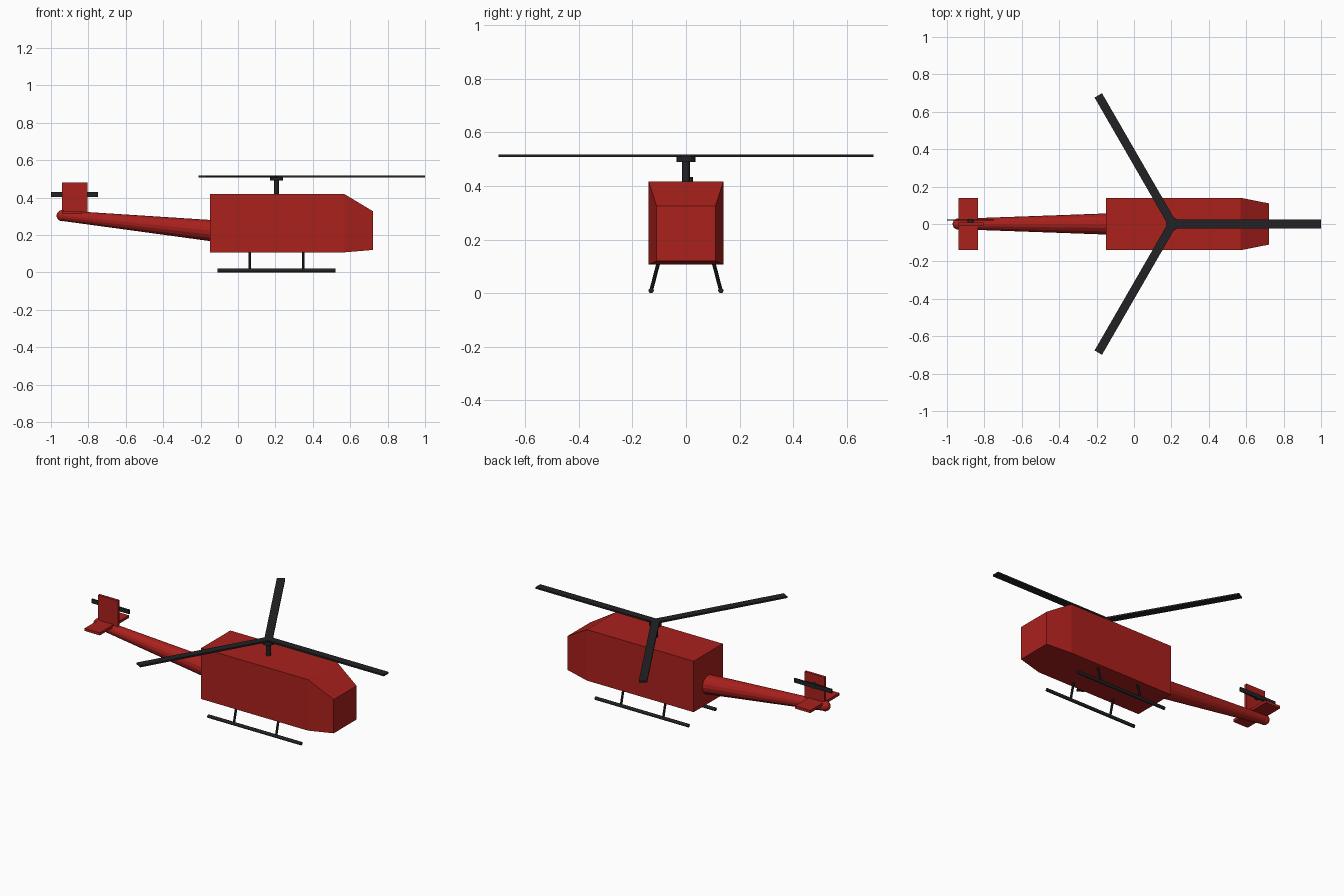
import bpy, bmesh, math
from mathutils import Vector, Matrix

if "Cube" in bpy.data.objects:
    bpy.data.objects.remove(bpy.data.objects["Cube"])


def material(name, color):
    m = bpy.data.materials.new(name)
    m.diffuse_color = color
    m.use_nodes = True
    m.node_tree.nodes["Principled BSDF"].inputs["Base Color"].default_value = m.diffuse_color
    return m


RED = material("red_paint", (0.40, 0.015, 0.012, 1))
DARK = material("dark_metal", (0.016, 0.016, 0.018, 1))


def finish(name, bm, mat, smooth=False):
    bmesh.ops.recalc_face_normals(bm, faces=bm.faces)
    me = bpy.data.meshes.new(name)
    bm.to_mesh(me)
    bm.free()
    me.materials.append(mat)
    ob = bpy.data.objects.new(name, me)
    bpy.context.collection.objects.link(ob)
    if smooth:
        bpy.ops.object.select_all(action='DESELECT')
        ob.select_set(True)
        bpy.context.view_layer.objects.active = ob
        bpy.ops.object.shade_smooth_by_angle(angle=math.radians(35))
    return ob


def box(name, lo, hi, mat, turn=Matrix()):
    lo, hi = Vector(lo), Vector(hi)
    bm = bmesh.new()
    bmesh.ops.create_cube(bm, size=1, matrix=turn @ Matrix.Translation((lo + hi) / 2)
                          @ Matrix.Diagonal((*(hi - lo), 1)))
    return finish(name, bm, mat)


def rod(name, a, b, r1, r2, mat, sides=16, smooth=True):
    a, b = Vector(a), Vector(b)
    bm = bmesh.new()
    rot = (b - a).to_track_quat('Z', 'Y').to_matrix().to_4x4()
    bmesh.ops.create_cone(bm, cap_ends=True, segments=sides, radius1=r1, radius2=r2,
                          depth=(b - a).length,
                          matrix=Matrix.Translation((a + b) / 2) @ rot)
    return finish(name, bm, mat, smooth)


# Cabin: rectangular sections lofted along x (x, half width, bottom, top)
bm = bmesh.new()
rings = []
for x, w, z0, z1 in [(-0.15, 0.14, 0.107, 0.418), (0.57, 0.14, 0.107, 0.418),
                     (0.723, 0.11, 0.12, 0.326)]:
    rings.append([bm.verts.new((x, y, z)) for y, z in
                  [(-w, z0), (w, z0), (w, z1), (-w, z1)]])
for a, b in zip(rings, rings[1:]):
    for i in range(4):
        j = (i + 1) % 4
        bm.faces.new((a[i], a[j], b[j], b[i]))
bm.faces.new(rings[0])
bm.faces.new(rings[-1])
finish("cabin", bm, RED)

# Tail boom with rounded tip, faceted
rod("tail_boom", (-0.13, 0, 0.222), (-0.94, 0, 0.303), 0.057, 0.028, RED, 16, False)
bm = bmesh.new()
bmesh.ops.create_uvsphere(bm, u_segments=16, v_segments=10, radius=0.03,
                          matrix=Matrix.Translation((-0.94, 0, 0.303)))
finish("tail_tip", bm, RED)

# Tail surfaces
box("tail_fin", (-0.94, -0.008, 0.31), (-0.805, 0.008, 0.48), RED)
box("tail_stabilizer", (-0.937, -0.14, 0.312), (-0.834, 0.14, 0.328), RED)

# Tail rotor
rod("tail_rotor_hub", (-0.874, 0, 0.417), (-0.874, 0.026, 0.417), 0.016, 0.016, DARK)
box("tail_rotor_blade", (-1.0, 0.018, 0.404), (-0.748, 0.025, 0.43), DARK)

# Main rotor
RX = 0.206
rod("rotor_mast", (RX, 0, 0.40), (RX, 0, 0.51), 0.014, 0.014, DARK)
rod("rotor_hub", (RX, 0, 0.49), (RX, 0, 0.512), 0.035, 0.035, DARK)
for i in range(3):
    turn = Matrix.Translation((RX, 0, 0)) @ Matrix.Rotation(i * math.tau / 3, 4, 'Z')
    box(f"rotor_blade_{i + 1}", (0, -0.023, 0.508), (0.794, 0.023, 0.518), DARK, turn)

# Landing skids and struts
for side, s in (("right", -1), ("left", 1)):
    rod(f"{side}_skid", (-0.11, s * 0.13, 0.01), (0.52, s * 0.13, 0.01), 0.01, 0.01, DARK, 12)
    for end, x in (("rear", 0.063), ("front", 0.348)):
        rod(f"{side}_{end}_strut", (x, s * 0.102, 0.118), (x, s * 0.13, 0.01),
            0.007, 0.007, DARK, 10)
